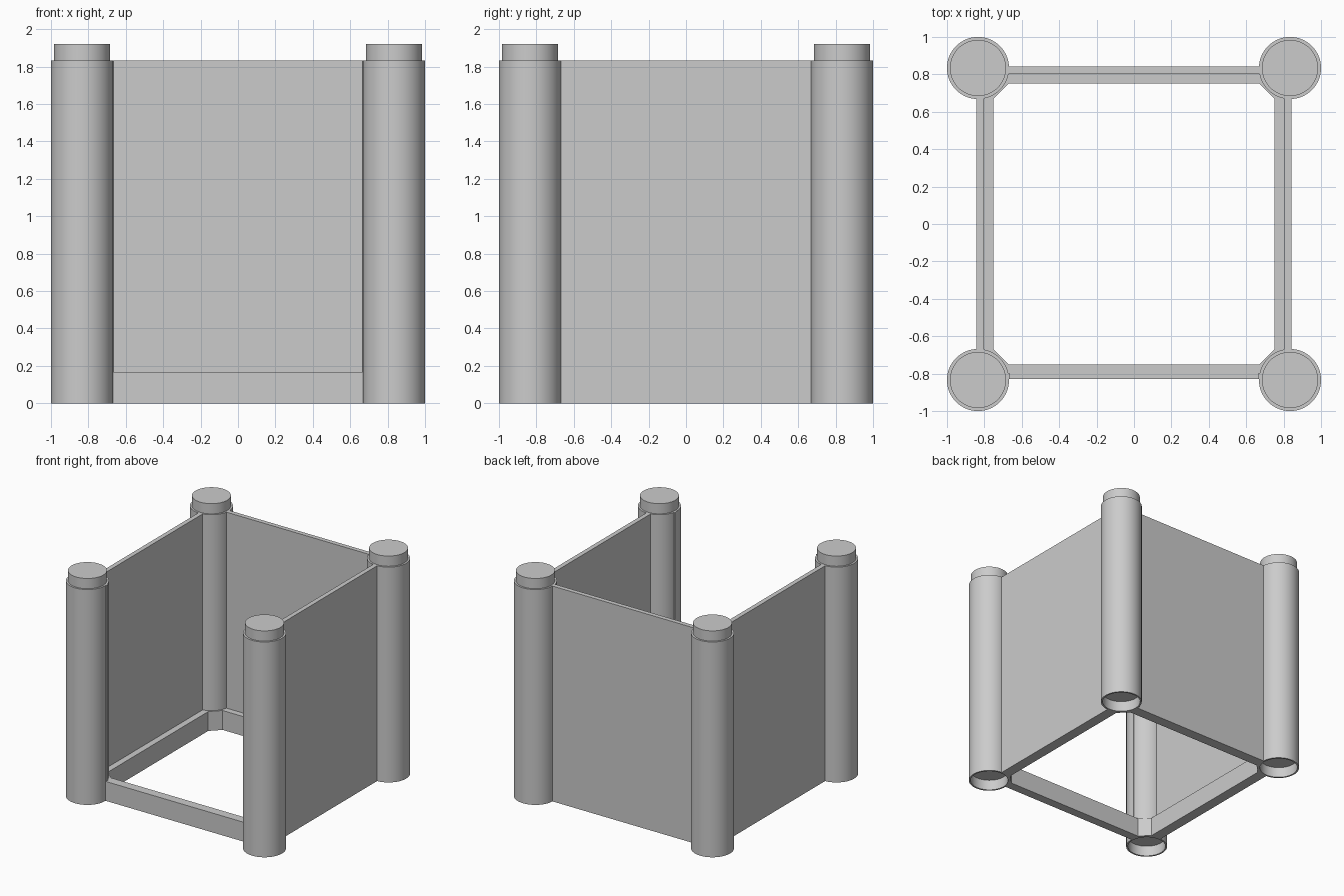
import bpy, bmesh, math
from mathutils import Matrix

if "Cube" in bpy.data.objects:
    bpy.data.objects.remove(bpy.data.objects["Cube"], do_unlink=True)

POST, RADIUS, PEG = 0.834, 0.166, 0.15
WALL_TOP, PEG_TOP, SILL = 1.833, 1.92, 0.165
INNER, MIDDLE, OUTER = 0.75, 0.803, 0.842

grey = bpy.data.materials.new("plain grey")
grey.use_nodes = True
color = (0.6, 0.6, 0.6, 1)
grey.diffuse_color = color
grey.node_tree.nodes["Principled BSDF"].inputs["Base Color"].default_value = color


def finish(name, bm):
    bmesh.ops.recalc_face_normals(bm, faces=bm.faces)
    mesh = bpy.data.meshes.new(name)
    bm.to_mesh(mesh)
    bm.free()
    mesh.materials.append(grey)
    obj = bpy.data.objects.new(name, mesh)
    bpy.context.collection.objects.link(obj)
    return obj


def prism(name, outline, bottom, top, turn=0):
    """Extrude an xy outline upward, then turn it about the centre."""
    bm = bmesh.new()
    face = bm.faces.new([bm.verts.new((x, y, bottom)) for x, y in outline])
    up = bmesh.ops.extrude_face_region(bm, geom=[face])["geom"]
    verts = [v for v in up if isinstance(v, bmesh.types.BMVert)]
    bmesh.ops.translate(bm, verts=verts, vec=(0, 0, top - bottom))
    bm.transform(Matrix.Rotation(math.radians(turn), 4, "Z"))
    return finish(name, bm)


def block(name, x0, x1, y0, y1, bottom, top, turn=0):
    return prism(name, [(x0, y0), (x1, y0), (x1, y1), (x0, y1)], bottom, top, turn)


def post(name, x, y):
    """Lathed post with a peg on top and a matching socket below."""
    profile = [(0, PEG_TOP), (PEG, PEG_TOP), (PEG, WALL_TOP), (RADIUS, WALL_TOP),
               (RADIUS, 0), (0.152, 0), (0.152, 0.09), (0, 0.09)]
    bm = bmesh.new()
    verts = [bm.verts.new((r, 0, z)) for r, z in profile]
    edges = [bm.edges.new(pair) for pair in zip(verts, verts[1:])]
    bmesh.ops.spin(bm, geom=verts + edges, cent=(0, 0, 0), axis=(0, 0, 1),
                   angle=math.tau, steps=64)
    bmesh.ops.remove_doubles(bm, verts=bm.verts, dist=0.0001)
    obj = finish(name, bm)
    obj.location = (x, y, 0)
    bpy.ops.object.select_all(action="DESELECT")
    obj.select_set(True)
    bpy.context.view_layer.objects.active = obj
    bpy.ops.object.shade_smooth_by_angle(angle=math.radians(30))


def sill(name, outer, turn):
    """Base rail: ends hug the posts, inner corners are chamfered."""
    r = 0.16
    start = math.asin((outer - POST) / r)
    arc = []
    for i in range(9):
        a = start + (-math.pi / 4 - start) * i / 8
        arc.append((POST - r * math.cos(a), POST + r * math.sin(a)))
    half = arc + [(0.71, 0.71), (0.67, INNER)]
    prism(name, half + [(-x, y) for x, y in reversed(half)], 0, SILL, turn)


# Corner posts
for end, sy in (("front", -1), ("back", 1)):
    for side, sx in (("left", 1), ("right", -1)):
        post(f"{end}_{side}_post", sx * POST, sy * POST)

# Walls on three sides, each with a thicker rail along its foot
for side, turn in (("back", 0), ("right", 90), ("left", -90)):
    block(side + "_wall", -0.68, 0.68, MIDDLE, OUTER, 0, WALL_TOP, turn)
    sill(side + "_sill", MIDDLE, turn)

# Open front: low rail and thin ribs on the posts
sill("front_sill", 0.828, 180)
for side, s in (("left", 1), ("right", -1)):
    x0, x1 = sorted((s * 0.664, s * 0.68))
    block(f"front_{side}_rib", x0, x1, -0.828, -0.8, SILL, WALL_TOP)
